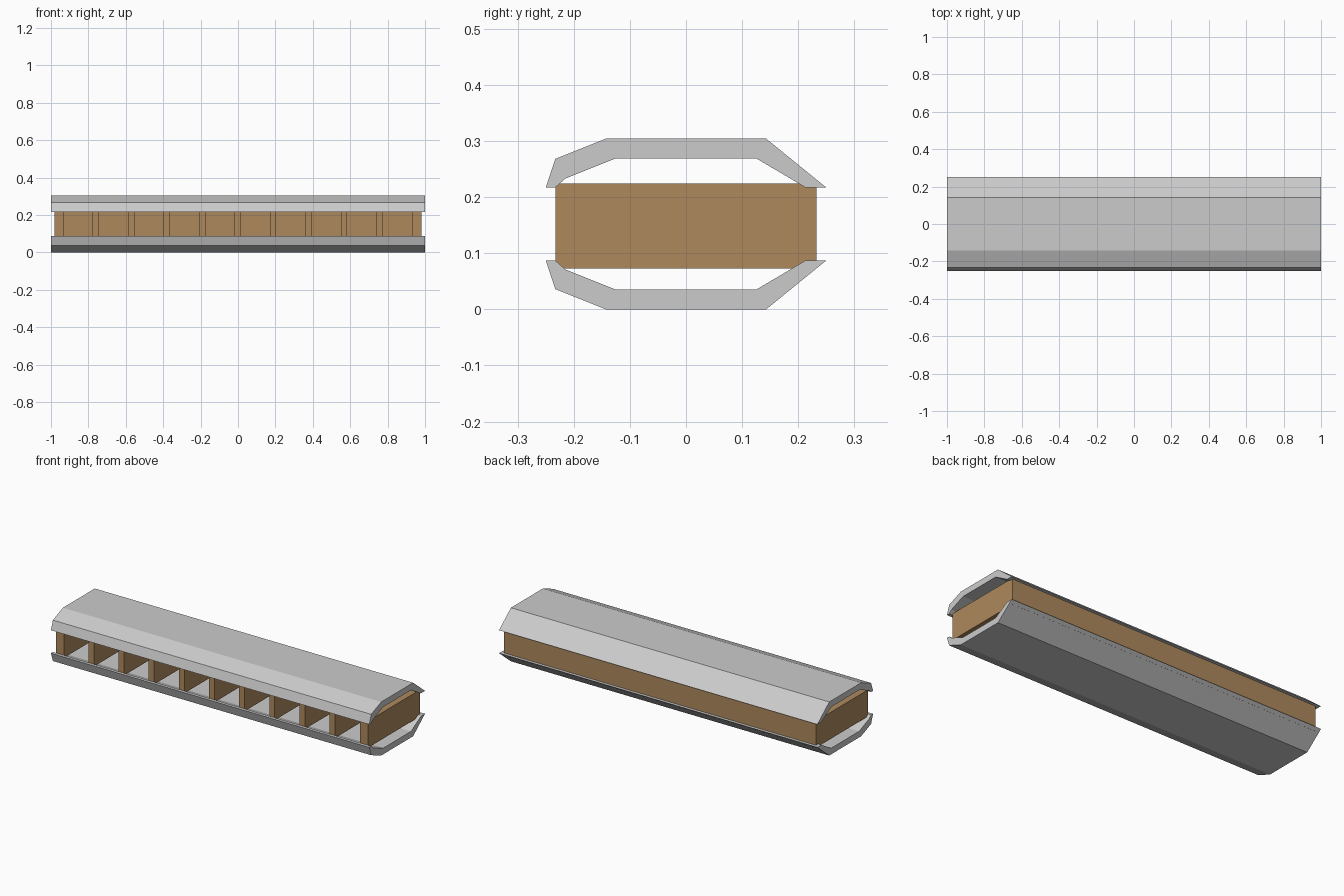
import bpy, bmesh

if "Cube" in bpy.data.objects:
    bpy.data.objects.remove(bpy.data.objects["Cube"])

wood = bpy.data.materials.new("wood")
wood.diffuse_color = (0.42, 0.25, 0.11, 1)
wood.use_nodes = True
wood.node_tree.nodes["Principled BSDF"].inputs["Base Color"].default_value = wood.diffuse_color

MID = 0.152  # height of the mirror plane between the shells


def finish(name, bm, mat=None):
    bmesh.ops.recalc_face_normals(bm, faces=bm.faces)
    me = bpy.data.meshes.new(name)
    bm.to_mesh(me)
    bm.free()
    ob = bpy.data.objects.new(name, me)
    bpy.context.collection.objects.link(ob)
    if mat:
        me.materials.append(mat)
    return ob


def box(name, x0, x1, y0, y1, z0, z1):
    bm = bmesh.new()
    bmesh.ops.create_cube(bm, size=1)
    for v in bm.verts:
        v.co = ((x0 + x1) / 2 + v.co.x * (x1 - x0),
                (y0 + y1) / 2 + v.co.y * (y1 - y0),
                (z0 + z1) / 2 + v.co.z * (z1 - z0))
    return finish(name, bm, wood)


# Angular shell cross-section (y, height above the mid plane)
outer = [(-0.25, 0.065), (-0.233, 0.116), (-0.143, 0.152), (0.143, 0.152), (0.25, 0.065)]
inner = [(0.213, 0.065), (0.125, 0.117), (-0.125, 0.117), (-0.215, 0.081), (-0.233, 0.065)]


def shell(name, side):
    bm = bmesh.new()
    face = bm.faces.new([bm.verts.new((-1, y, MID + side * h)) for y, h in outer + inner])
    ext = bmesh.ops.extrude_face_region(bm, geom=[face], use_keep_orig=True)
    verts = [g for g in ext["geom"] if isinstance(g, bmesh.types.BMVert)]
    bmesh.ops.translate(bm, verts=verts, vec=(2, 0, 0))
    return finish(name, bm)


shell("top_shell", 1)
shell("bottom_shell", -1)

# Wooden rack: back board, end boards and dividers
Z0, Z1, Y, T = 0.073, 0.224, 0.233, 0.033
box("back_board", -0.98, 0.98, Y - T, Y, Z0, Z1)
for side, x in (("left", -0.98), ("right", 0.93)):
    box(side + "_end_board", x, x + 0.05, -Y, Y - T, Z0, Z1)
for i in range(9):
    x = (i - 4) * 0.1895 - 0.002
    box(f"divider_{i + 1}", x - 0.017, x + 0.017, -Y, Y - T, Z0, Z1)
